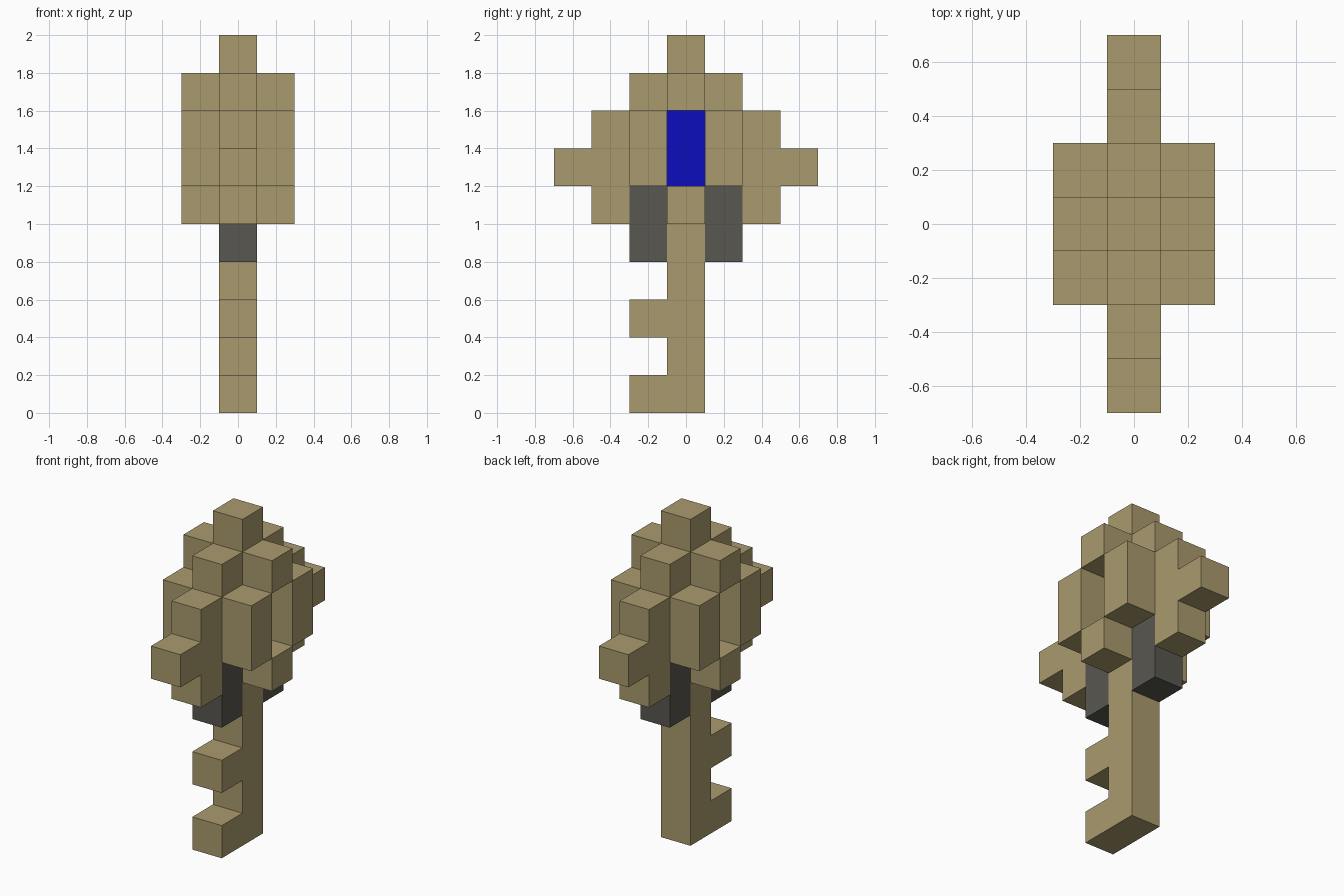
import bpy
import bmesh
from itertools import product
from mathutils import Vector

UNIT = 0.2  # edge of one building block

if "Cube" in bpy.data.objects:
    bpy.data.objects.remove(bpy.data.objects["Cube"], do_unlink=True)


def make_material(name, color):
    mat = bpy.data.materials.new(name)
    mat.use_nodes = True
    mat.diffuse_color = (*color, 1)
    mat.node_tree.nodes["Principled BSDF"].inputs["Base Color"].default_value = (*color, 1)
    return mat


tan = make_material("tan", (0.402, 0.328, 0.156))
grey = make_material("dark grey", (0.098, 0.095, 0.080))
blue = make_material("blue", (0.004, 0.004, 0.515))


def column(x, y, low, high):
    """Block positions in a vertical run, both ends included."""
    return {(x, y, z) for z in range(low, high + 1)}


def build(name, cells, mat):
    """Outer skin of a set of blocks, with coplanar faces joined."""
    bm = bmesh.new()
    for cell in cells:
        for axis, sign in product(range(3), (-1, 1)):
            normal = Vector((0, 0, 0))
            normal[axis] = sign
            if tuple(int(c + n) for c, n in zip(cell, normal)) in cells:
                continue
            u, v = Vector((0, 0, 0)), Vector((0, 0, 0))
            u[(axis + 1) % 3] = 0.5
            v[(axis + 2) % 3] = 0.5 * sign
            mid = Vector(cell) + Vector((0, 0, 0.5)) + normal / 2
            corners = (mid - u - v, mid + u - v, mid + u + v, mid - u + v)
            bm.faces.new([bm.verts.new(p * UNIT) for p in corners])
    bmesh.ops.remove_doubles(bm, verts=bm.verts[:], dist=0.001)
    bmesh.ops.dissolve_limit(bm, angle_limit=0.01, verts=bm.verts[:], edges=bm.edges[:])
    mesh = bpy.data.meshes.new(name)
    bm.to_mesh(mesh)
    bm.free()
    mesh.materials.append(mat)
    obj = bpy.data.objects.new(name, mesh)
    bpy.context.collection.objects.link(obj)


# Shaft with two teeth at the front
build("shaft", column(0, 0, 0, 5), tan)
for name, z in (("lower_tooth", 0), ("upper_tooth", 2)):
    build(name, column(0, -1, z, z), tan)

# Blue core seen through a slot on each side
build("core", column(0, 0, 6, 7), blue)

# Top of the head: a cross of blocks with a knob
cross = {(x, y, 8) for x, y in product((-1, 0, 1), repeat=2) if abs(x) + abs(y) < 2}
build("crown", cross | column(0, 0, 9, 9), tan)

# Front and back halves of the head, each with a stepped fin and a grey collar
for name, side in (("front", -1), ("back", 1)):
    wall = set().union(*(column(x, side, 6, 7) for x in (-1, 0, 1)))
    fin = column(0, 2 * side, 5, 7) | column(0, 3 * side, 6, 6)
    build(name + "_head", wall | fin, tan)
    build(name + "_collar", column(0, side, 4, 5), grey)

# Sills under the slots
for name, side in (("left", 1), ("right", -1)):
    build(name + "_sill", column(side, 0, 5, 5), tan)
